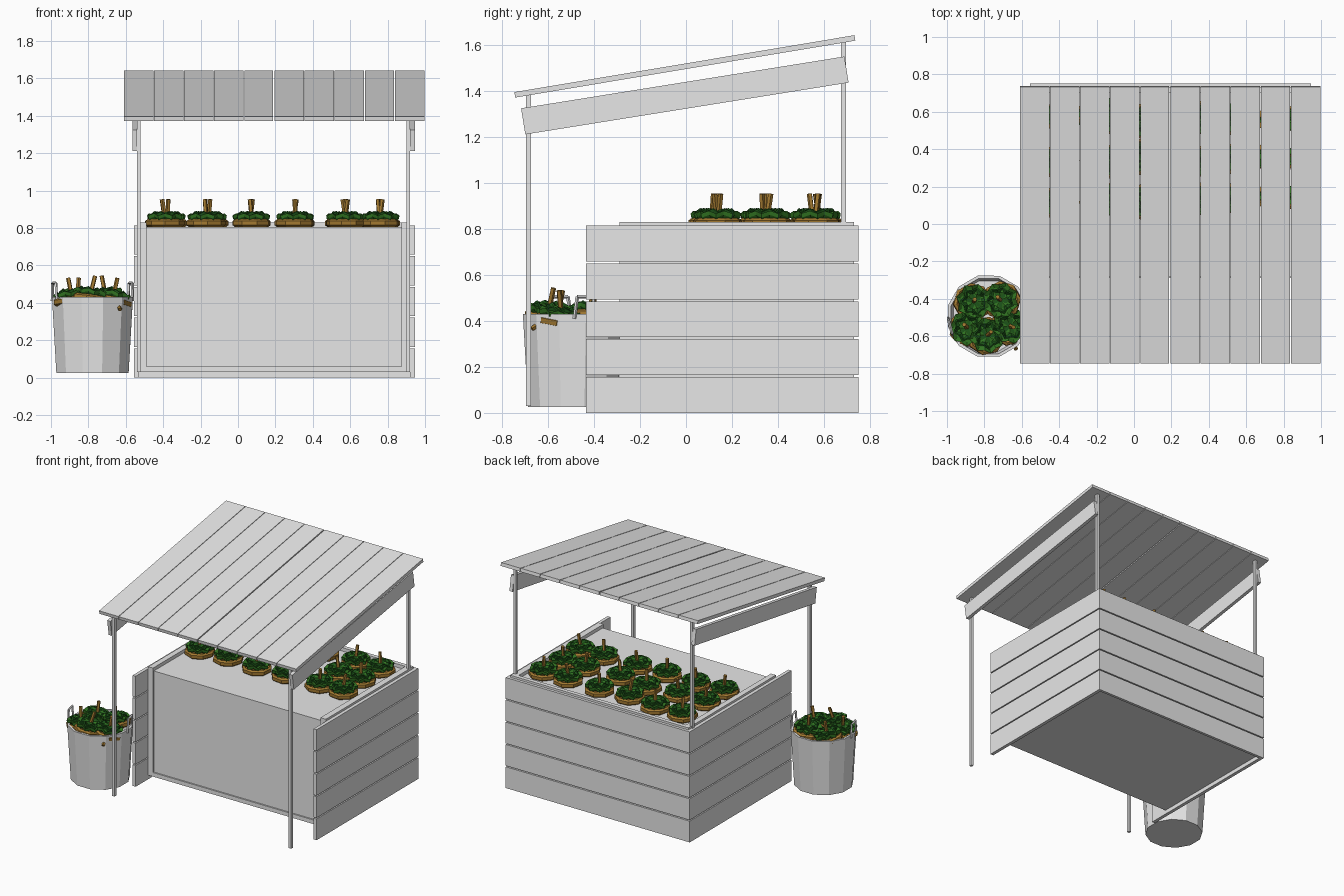
import bpy, bmesh, math, random
from mathutils import Vector, Matrix

random.seed(4)
if "Cube" in bpy.data.objects:
    bpy.data.objects.remove(bpy.data.objects["Cube"])


def material(name, rgb):
    m = bpy.data.materials.new(name)
    m.use_nodes = True
    m.diffuse_color = (*rgb, 1)
    m.node_tree.nodes["Principled BSDF"].inputs["Base Color"].default_value = (*rgb, 1)
    return m


GREY = material("pale_grey", (0.8, 0.8, 0.8))
BROWN = material("ochre_brown", (0.36, 0.19, 0.03))
GREEN = material("leaf_green", (0.03, 0.17, 0.015))
DARK = material("dark_green", (0.012, 0.09, 0.01))


def add_mesh(name, bm, mats):
    bmesh.ops.recalc_face_normals(bm, faces=bm.faces)
    me = bpy.data.meshes.new(name)
    bm.to_mesh(me)
    bm.free()
    for m in mats:
        me.materials.append(m)
    return place(name, me)


def place(name, me):
    ob = bpy.data.objects.new(name, me)
    bpy.context.collection.objects.link(ob)
    return ob


def box(name, x, y, z, tilt=0):
    """Box from x, y, z ranges, tilted about its own middle on the x axis."""
    bm = bmesh.new()
    size = [b - a for a, b in (x, y, z)]
    bmesh.ops.create_cube(bm, size=1, matrix=Matrix.Diagonal((*size, 1)))
    ob = add_mesh(name, bm, [GREY])
    ob.location = [(a + b) / 2 for a, b in (x, y, z)]
    ob.rotation_euler.x = tilt
    return ob


def lathe(bm, profile, n, slot=0, jag=0.0, phase=0.0):
    """Spin (radius, height) points; jag lifts every other vertex."""
    rings = []
    for r, z in profile:
        ring = []
        for i in range(n):
            a = math.tau * i / n + phase
            k = 1 if i % 2 else -1
            ring.append(bm.verts.new((r * (1 + jag * 4 * k) * math.cos(a),
                                      r * (1 + jag * 4 * k) * math.sin(a), z - k * jag * 0.3)))
        rings.append(ring)
    faces = [bm.faces.new(rings[0]), bm.faces.new(rings[-1])]
    for lo, hi in zip(rings, rings[1:]):
        for i in range(n):
            j = (i + 1) % n
            faces.append(bm.faces.new((lo[i], lo[j], hi[j], hi[i])))
    for f in faces:
        f.material_index = slot


def rod(bm, a, b, r, n=4, slot=0):
    """Thin prism between two points."""
    a, b = Vector(a), Vector(b)
    rot = (b - a).to_track_quat('Z', 'Y').to_matrix().to_4x4()
    made = bmesh.ops.create_cone(bm, cap_ends=True, segments=n, radius1=r, radius2=r,
                                 depth=(b - a).length,
                                 matrix=Matrix.Translation((a + b) / 2) @ rot)
    for f in {f for v in made["verts"] for f in v.link_faces}:
        f.material_index = slot


# Sloping roof of ten planks
SLOPE = math.radians(9.5)
X0, PITCH = -0.61, 0.161
for i in range(10):
    left = X0 + i * PITCH
    gap = 0.008 if i == 4 else 0.004
    box(f"roof_plank_{i + 1}", (left, left + PITCH - gap), (-0.755, 0.745), (1.495, 1.519), SLOPE)

# Roof side rails and four posts
for side, rail, post in (("right", -0.565, -0.54), ("left", 0.92, 0.9)):
    box(f"{side}_roof_rail", (rail, rail + 0.025), (-0.717, 0.707), (1.323, 1.438), math.radians(9.1))
    box(f"{side}_front_post", (post, post + 0.02), (-0.695, -0.675), (0.03, 1.39))
    box(f"{side}_back_post", (post, post + 0.02), (0.675, 0.695), (0.04, 1.615))

# Plank cladding on both sides and the back
ROW = 0.1645
for i in range(5):
    z = (i * ROW, (i + 1) * ROW - 0.008)
    box(f"right_board_{i + 1}", (-0.555, -0.53), (-0.435, 0.73), z)
    box(f"left_board_{i + 1}", (0.92, 0.945), (-0.435, 0.73), z)
    box(f"back_board_{i + 1}", (-0.555, 0.945), (0.73, 0.75), z)

# Counter body with raised rim and framed front
box("counter_body", (-0.495, 0.88), (-0.28, 0.705), (0.04, 0.805))
box("right_frame", (-0.53, -0.49), (-0.29, 0.73), (0.03, 0.83))
box("left_frame", (0.875, 0.92), (-0.29, 0.73), (0.03, 0.83))
box("back_frame", (-0.49, 0.875), (0.7, 0.73), (0.03, 0.83))
box("bottom_frame", (-0.49, 0.875), (-0.29, 0.7), (0.03, 0.06))

# Plant: low bowl, two ruffled leaf tiers, crooked stem
bm = bmesh.new()
lathe(bm, [(0.088, 0), (0.104, 0.012), (0.104, 0.034), (0.09, 0.044), (0.08, 0.036)], 8)
lathe(bm, [(0.07, 0.036), (0.088, 0.052), (0.091, 0.07), (0.07, 0.062)], 16, 1, 0.02)
lathe(bm, [(0.066, 0.05), (0.07, 0.076), (0.062, 0.08), (0.045, 0.068)], 14, 2, 0.025, 0.2)
lathe(bm, [(0.04, 0.06), (0.044, 0.078), (0.02, 0.074)], 10, 1, 0.02)
rod(bm, (0, 0, 0.06), (0.014, 0.005, 0.15), 0.012, 5, 0)
first = add_mesh("plant_1", bm, [BROWN, GREEN, DARK])
plant = first.data

# Plants on the counter
spots = [(x, y) for x in (-0.385, -0.165, 0.065, 0.3, 0.565, 0.765) for y in (0.13, 0.35, 0.565)]
for i, (x, y) in enumerate(spots):
    ob = first if i == 0 else place(f"plant_{i + 1}", plant)
    ob.location = (x + random.uniform(-0.012, 0.012), y + random.uniform(-0.02, 0.02), 0.803)
    ob.rotation_euler.z = random.uniform(0, 6)

# Hollow twelve-sided bucket with two handles
CX, CY = -0.778, -0.493
bm = bmesh.new()
lathe(bm, [(0.2, 0.025), (0.224, 0.43), (0.208, 0.43), (0.195, 0.33)], 12, phase=0.26)
bucket = add_mesh("bucket", bm, [GREY])
bucket.location = (CX, CY, 0)

bm = bmesh.new()
for turn in (0, math.pi):
    spin = Matrix.Rotation(math.radians(15) + turn, 3, 'Z')
    path = [spin @ Vector(p) for p in ((0.21, -0.048, 0.41), (0.212, -0.036, 0.505),
                                       (0.212, 0.036, 0.505), (0.21, 0.048, 0.41))]
    for a, b in zip(path, path[1:]):
        rod(bm, a, b, 0.008)
handles = add_mesh("bucket_handles", bm, [GREY])
handles.location = (CX, CY, 0)

# Plants tipped into the bucket
heap = ((-0.87, -0.42), (-0.705, -0.41), (-0.885, -0.56), (-0.795, -0.6), (-0.675, -0.55))
for i, (x, y) in enumerate(heap):
    ob = place(f"bucket_plant_{i + 1}", plant)
    ob.location = (x, y, 0.385 + 0.012 * (i % 2))
    ob.rotation_euler = (random.uniform(-0.2, 0.2), random.uniform(-0.2, 0.2), random.uniform(0, 6))

# Stem poking through the bucket wall
bm = bmesh.new()
rod(bm, (-0.65, -0.62, 0.4), (-0.63, -0.67, 0.365), 0.011, 5)
add_mesh("loose_stem", bm, [BROWN])
